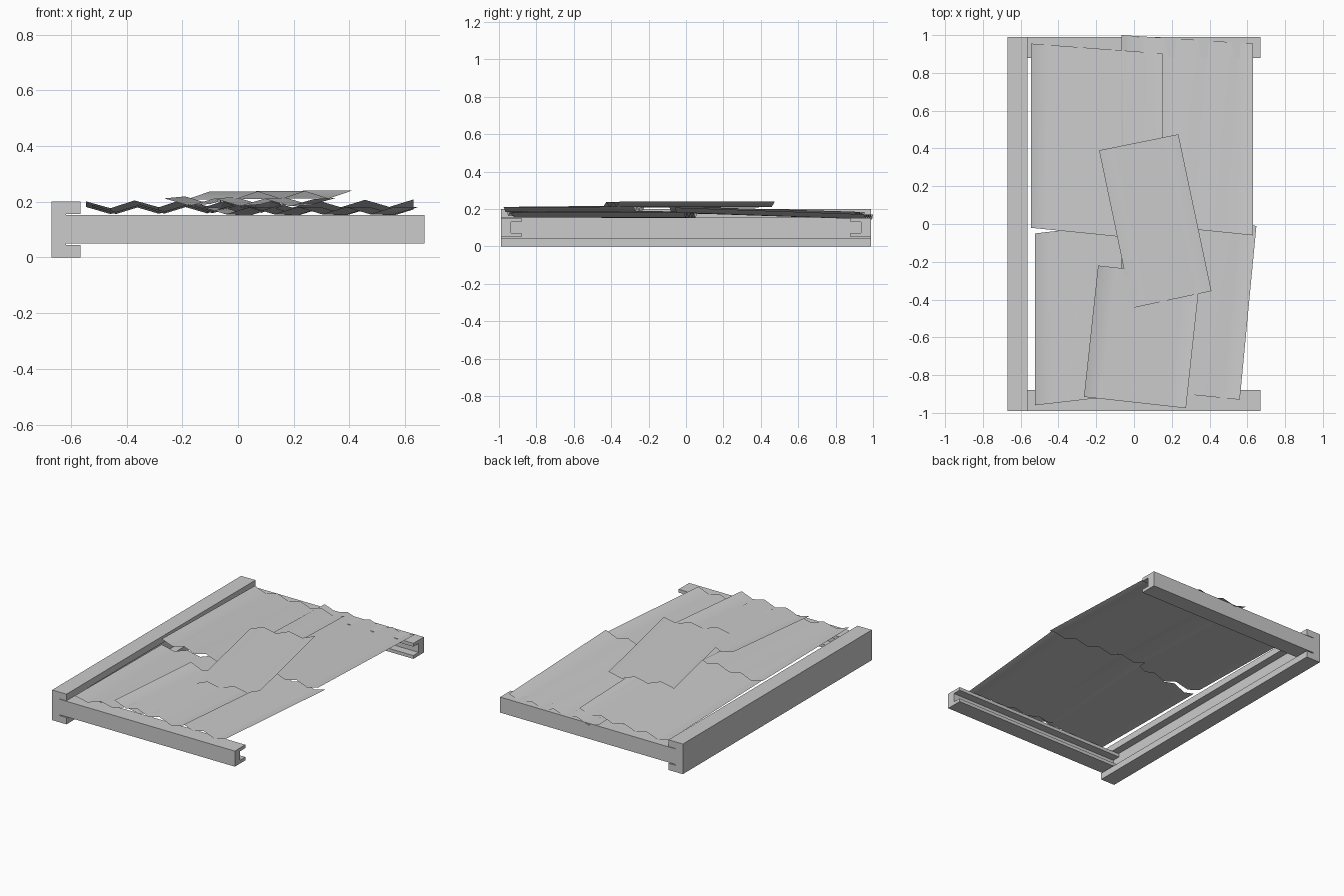
import bpy
from mathutils import Vector

if "Cube" in bpy.data.objects:
    bpy.data.objects.remove(bpy.data.objects["Cube"])


def make_object(name, verts, faces, smooth=False):
    mesh = bpy.data.meshes.new(name)
    mesh.from_pydata(verts, [], faces)
    mesh.update()
    if smooth:
        for p in mesh.polygons:
            p.use_smooth = True
    ob = bpy.data.objects.new(name, mesh)
    bpy.context.collection.objects.link(ob)
    return ob


def channel(name, depth, web, z0, z1, flange, length, place):
    """C-channel: profile in (d, z), open towards +d, extruded along its length."""
    prof = [(0, z0), (depth, z0), (depth, z0 + flange), (web, z0 + flange),
            (web, z1 - flange), (depth, z1 - flange), (depth, z1), (0, z1)]
    n = len(prof)
    verts = [place(d, s, z) for s in length for d, z in prof]
    faces = [(i, (i + 1) % n, n + (i + 1) % n, n + i) for i in range(n)]
    faces += [tuple(reversed(range(n))), tuple(range(n, 2 * n))]
    ob = make_object(name, verts, faces)
    # consistent outward normals
    import bmesh
    bm = bmesh.new()
    bm.from_mesh(ob.data)
    bmesh.ops.recalc_face_normals(bm, faces=bm.faces)
    bm.to_mesh(ob.data)
    bm.free()
    return ob


def sheet(name, fl, fr, br, bl, folds, amp=0.013, start=1):
    """Corrugated sheet between four corners (mid-height z), zigzag across the width."""
    fl, fr, br, bl = map(Vector, (fl, fr, br, bl))
    verts = []
    for a, b in ((fl, fr), (bl, br)):
        for i in range(folds + 1):
            p = a.lerp(b, i / folds)
            p.z += amp * start * (1 if i % 2 == 0 else -1)
            verts.append(p)
    n = folds + 1
    faces = [(i, i + 1, n + i + 1, n + i) for i in range(folds)]
    return make_object(name, verts, faces, smooth=True)


# Long side beam
channel("side_beam", 0.105, 0.053, 0.0, 0.2, 0.044, (-0.99, 0.99),
        lambda d, s, z: (-0.67 + d, s, z))

# Two cross beams opening inwards
for name, sy in (("front_cross_beam", -1), ("back_cross_beam", 1)):
    channel(name, 0.11, 0.055, 0.05, 0.153, 0.022, (-0.617, 0.67),
            lambda d, s, z, sy=sy: (s, sy * (0.99 - d), z))

# Lower front sheets
sheet("front_right_sheet", (-0.13, -0.86, 0.168), (0.56, -0.93, 0.168),
      (0.648, -0.01, 0.168), (-0.042, 0.06, 0.164), 8)
sheet("front_left_sheet", (-0.525, -0.96, 0.176), (0.17, -0.88, 0.181),
      (0.17, 0.03, 0.174), (-0.525, -0.05, 0.168), 8)

# Back sheets resting on the front ones
sheet("back_right_sheet", (-0.065, 0.01, 0.19), (0.63, -0.06, 0.195),
      (0.63, 0.955, 0.159), (-0.065, 1.0, 0.157), 8)
sheet("back_left_sheet", (-0.545, -0.02, 0.188), (0.15, -0.09, 0.202),
      (0.15, 0.903, 0.173), (-0.545, 0.955, 0.168), 8)

# Loose patch sheets on top
sheet("front_patch_sheet", (-0.265, -0.915, 0.199), (0.275, -0.975, 0.197),
      (0.35, -0.28, 0.2), (-0.19, -0.22, 0.206), 6)
sheet("top_patch_sheet", (-0.01, -0.445, 0.222), (0.41, -0.355, 0.226),
      (0.235, 0.475, 0.226), (-0.185, 0.39, 0.222), 5, 0.014, -1)
